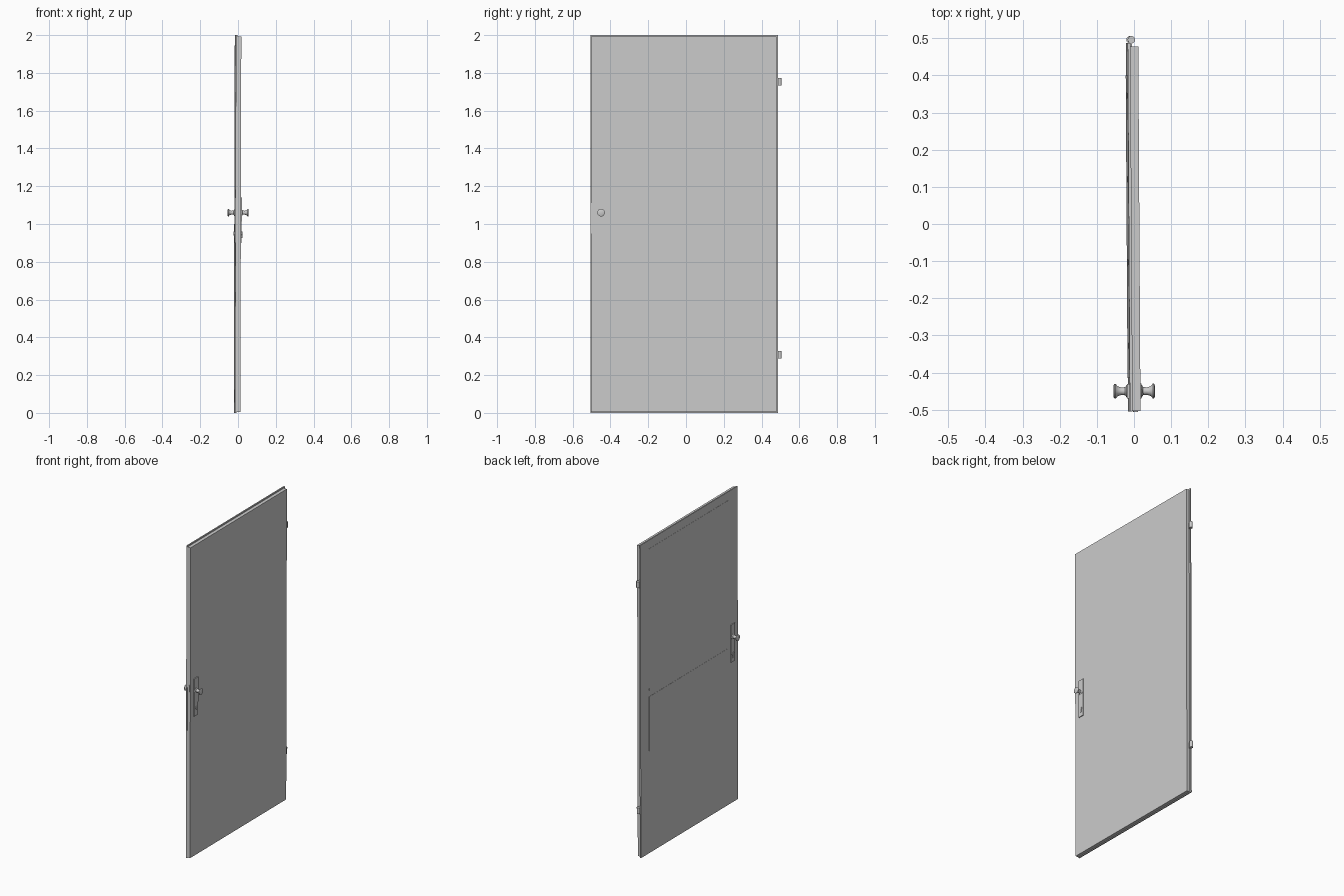
import bpy, bmesh, math
from mathutils import Matrix, Vector

cube = bpy.data.objects.get("Cube")
if cube:
    bpy.data.objects.remove(cube, do_unlink=True)

grey = bpy.data.materials.new("plain grey")
grey.use_nodes = True
colour = (0.6, 0.6, 0.6, 1)
grey.diffuse_color = colour
grey.node_tree.nodes["Principled BSDF"].inputs["Base Color"].default_value = colour

# The whole door hangs very slightly out of true
LEAN = (Matrix.Translation((0, 0, 1)) @ Matrix.Rotation(0.006, 4, "Z")
        @ Matrix.Rotation(0.0025, 4, "Y") @ Matrix.Translation((0, 0, -1)))


def finish(name, bm, smooth=False):
    bmesh.ops.recalc_face_normals(bm, faces=bm.faces)
    bm.transform(LEAN)
    mesh = bpy.data.meshes.new(name)
    bm.to_mesh(mesh)
    bm.free()
    mesh.materials.append(grey)
    obj = bpy.data.objects.new(name, mesh)
    bpy.context.collection.objects.link(obj)
    if smooth:
        bpy.ops.object.select_all(action="DESELECT")
        obj.select_set(True)
        bpy.context.view_layer.objects.active = obj
        bpy.ops.object.shade_smooth_by_angle(angle=math.radians(35))
    return obj


def box(name, low, high):
    low, high = Vector(low), Vector(high)
    bm = bmesh.new()
    bmesh.ops.create_cube(bm, size=1)
    bm.transform(Matrix.Translation((low + high) / 2)
                 @ Matrix.Diagonal((high - low).to_4d()))
    return finish(name, bm)


def lathe(name, profile, place, steps=24):
    """Revolve (radius, height) points around z, then place the result."""
    bm = bmesh.new()
    verts = [bm.verts.new((r, 0, h)) for r, h in profile]
    edges = [bm.edges.new(pair) for pair in zip(verts, verts[1:])]
    bmesh.ops.spin(bm, geom=verts + edges, axis=(0, 0, 1), cent=(0, 0, 0),
                   angle=math.tau, steps=steps)
    bmesh.ops.remove_doubles(bm, verts=bm.verts, dist=0.00001)
    bm.transform(place)
    return finish(name, bm, smooth=True)


# Leaf: a main slab and a thin, slightly larger lip that forms the rebate
INNER, OUTER = 0.012, -0.0165
box("door_slab", (-0.009, -0.504, 0.004), (INNER, 0.478, 1.992))
box("door_lip", (OUTER, -0.505, 0), (-0.009, 0.487, 2))

# Two flat panels on the lip side
for label, bottom, top in (("lower", 0.055, 1.0), ("upper", 1.04, 1.945)):
    box(label + "_panel", (OUTER - 0.001, -0.415, bottom), (OUTER, 0.40, top))

# Knob, back plate and lock cylinder on each side
KNOB = [(0, 0), (0.017, 0), (0.017, 0.006), (0.011, 0.010), (0.010, 0.020),
        (0.013, 0.030), (0.020, 0.036), (0.020, 0.039), (0.016, 0.041), (0, 0.042)]
LOCK = [(0, 0), (0.010, 0), (0.010, 0.009), (0, 0.009)]
for side, face, label in ((1, INNER, "inner"), (-1, OUTER, "outer")):
    turn = Matrix.Rotation(side * math.pi / 2, 4, "Y")
    ends = sorted((face, face + side * 0.005))
    box(label + "_back_plate", (ends[0], -0.47, 0.90), (ends[1], -0.43, 1.14))
    lathe(label + "_knob", KNOB, Matrix.Translation((face, -0.45, 1.06)) @ turn)
    lathe(label + "_lock", LOCK, Matrix.Translation((face, -0.45, 0.95)) @ turn)
    box(label + "_lock_tail", (min(face, face + side * 0.008), -0.455, 0.925),
        (max(face, face + side * 0.008), -0.445, 0.95))

# Latch plate on the closing edge
box("latch_plate", (-0.005, -0.5055, 0.95), (0.008, -0.5, 1.11))

# Hinges: barrel and leaf
for label, z in (("lower", 0.307), ("upper", 1.753)):
    lathe(label + "_hinge_barrel", [(0, -0.02), (0.010, -0.02), (0.010, 0.02), (0, 0.02)],
          Matrix.Translation((-0.006, 0.496, z)))
    box(label + "_hinge_leaf", (-0.009, 0.47, z - 0.02), (-0.004, 0.492, z + 0.02))
